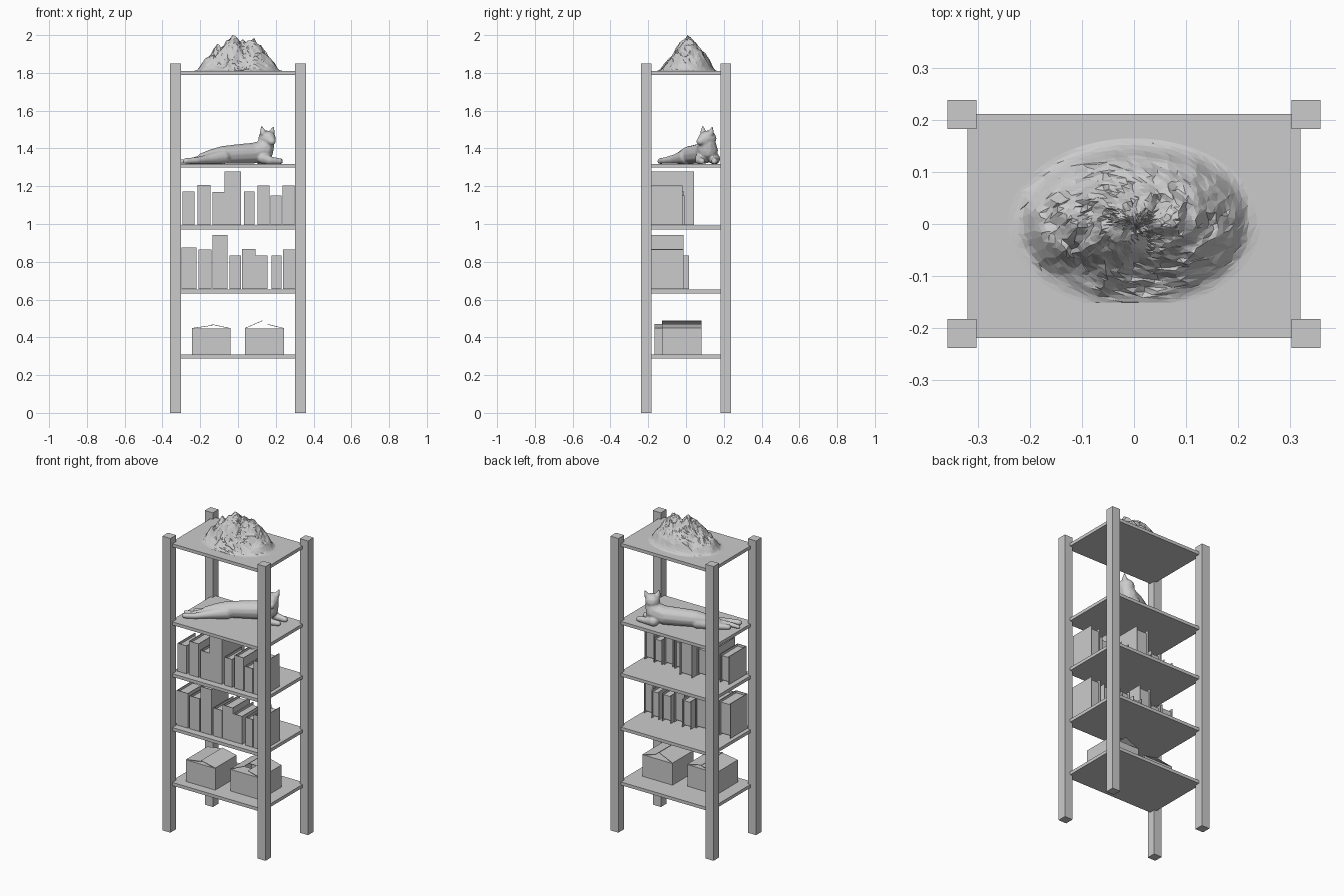
import bpy, bmesh, math, random
from mathutils import Vector, noise

if "Cube" in bpy.data.objects:
    bpy.data.objects.remove(bpy.data.objects["Cube"])

random.seed(4)


def finish(name, bm):
    bmesh.ops.recalc_face_normals(bm, faces=bm.faces)
    me = bpy.data.meshes.new(name)
    bm.to_mesh(me)
    bm.free()
    ob = bpy.data.objects.new(name, me)
    bpy.context.collection.objects.link(ob)
    return ob


def add_box(bm, x0, x1, y0, y1, z0, z1):
    vs = bmesh.ops.create_cube(bm, size=1)["verts"]
    for v in vs:
        v.co = ((x0 + x1) / 2 + v.co.x * (x1 - x0),
                (y0 + y1) / 2 + v.co.y * (y1 - y0),
                (z0 + z1) / 2 + v.co.z * (z1 - z0))
    return vs


# Corner posts
for sx, side in ((-1, "left"), (1, "right")):
    for sy, end in ((-1, "front"), (1, "back")):
        bm = bmesh.new()
        cx, cy = sx * 0.331, sy * 0.211
        add_box(bm, cx - 0.028, cx + 0.028, cy - 0.028, cy + 0.028, 0, 1.85)
        finish(f"{end}_{side}_post", bm)

# Shelf boards
for i, top in enumerate((0.308, 0.653, 0.992, 1.318, 1.809)):
    bm = bmesh.new()
    add_box(bm, -0.32, 0.32, -0.219, 0.212, top - 0.02, top)
    finish(f"shelf_{i + 1}", bm)


# Books: two cover boards, a spine and an inset page block
def book(name, x0, x1, z0, z1, yb, yf=-0.182):
    t = 0.004
    bm = bmesh.new()
    add_box(bm, x0, x0 + t, yf, yb, z0, z1)
    add_box(bm, x1 - t, x1, yf, yb, z0, z1)
    add_box(bm, x0 + t, x1 - t, yf, yf + t, z0, z1)
    add_box(bm, x0 + t, x1 - t, yf + t, yb - 0.012, z0 + 0.01, z1 - 0.014)
    finish(name, bm)


upper = [(-0.294, -0.231, 1.172, -0.01), (-0.214, -0.146, 1.207, -0.02),
         (-0.135, -0.071, 1.17, -0.01), (-0.071, 0.015, 1.278, 0.043),
         (0.032, 0.087, 1.172, -0.01), (0.104, 0.167, 1.203, -0.02),
         (0.172, 0.23, 1.152, -0.008), (0.236, 0.3, 1.204, -0.018)]
lower = [(-0.3, -0.22, 0.875, -0.015), (-0.209, -0.14, 0.864, -0.015),
         (-0.135, -0.056, 0.943, -0.013), (-0.045, 0.016, 0.832, 0.015),
         (0.02, 0.092, 0.868, -0.013), (0.093, 0.157, 0.832, 0.015),
         (0.178, 0.23, 0.832, 0.015), (0.237, 0.303, 0.865, -0.013)]
for row, base, tag in ((upper, 0.996, "upper"), (lower, 0.657, "lower")):
    for i, (x0, x1, z1, yb) in enumerate(row):
        book(f"{tag}_book_{i + 1}", x0, x1, base, z1, yb)


# Cardboard boxes: thin walls, inner flaps and two raised outer flaps
def carton(name, x0, x1, y0, y1, left_tip, right_tip):
    z0, z1, t = 0.31, 0.446, 0.003
    bm = bmesh.new()
    add_box(bm, x0, x1, y0, y1, z0, z0 + t)
    add_box(bm, x0, x0 + t, y0, y1, z0, z1)
    add_box(bm, x1 - t, x1, y0, y1, z0, z1)
    add_box(bm, x0 + t, x1 - t, y0, y0 + t, z0, z1)
    add_box(bm, x0 + t, x1 - t, y1 - t, y1, z0, z1)
    for a, b in ((y0 + t, y0 + 0.08), (y1 - 0.08, y1 - t)):
        add_box(bm, x0 + t, x1 - t, a, b, z1 - 0.004, z1 - 0.001)
    for hinge, (tx, tz) in ((x0, left_tip), (x1, right_tip)):
        for v in add_box(bm, 0, 1, y0, y1, z1, z1 + t):
            f = v.co.x
            v.co.x = hinge + f * (tx - hinge)
            v.co.z += f * (tz - z1 - t)
    finish(name, bm)


carton("left_carton", -0.244, -0.041, -0.167, 0.045, (-0.135, 0.465), (-0.14, 0.47))
carton("right_carton", 0.036, 0.244, -0.127, 0.082, (0.13, 0.49), (0.157, 0.47))

# Lying cat: chains of tapered spheres fused into one smooth skin
FLOOR = 1.318
chains = [
    # body into neck
    [(-0.19, -0.04, 1.35, 0.026), (-0.14, -0.01, 1.358, 0.038), (-0.08, 0.02, 1.365, 0.049),
     (0.0, 0.06, 1.37, 0.053), (0.08, 0.1, 1.375, 0.056), (0.135, 0.115, 1.39, 0.055),
     (0.15, 0.115, 1.425, 0.044)],
    # head and muzzle
    [(0.15, 0.118, 1.452, 0.044), (0.16, 0.105, 1.452, 0.041), (0.173, 0.085, 1.441, 0.026),
     (0.18, 0.074, 1.437, 0.02)],
    # ears
    [(0.133, 0.092, 1.482, 0.018), (0.125, 0.088, 1.517, 0.004)],
    [(0.177, 0.13, 1.48, 0.018), (0.188, 0.14, 1.514, 0.004)],
    # front legs
    [(0.12, 0.15, 1.345, 0.032), (0.17, 0.15, 1.335, 0.022), (0.222, 0.15, 1.332, 0.017)],
    [(0.13, 0.08, 1.35, 0.032), (0.17, 0.07, 1.336, 0.022), (0.22, 0.085, 1.332, 0.017)],
    # hind legs
    [(-0.08, 0.0, 1.355, 0.042), (-0.16, -0.06, 1.343, 0.026), (-0.22, -0.11, 1.336, 0.018),
     (-0.275, -0.135, 1.333, 0.017)],
    [(-0.1, 0.03, 1.35, 0.036), (-0.2, -0.015, 1.336, 0.022), (-0.26, -0.05, 1.333, 0.016)],
    # tail
    [(-0.18, -0.04, 1.347, 0.024), (-0.25, -0.085, 1.334, 0.015), (-0.302, -0.09, 1.33, 0.012)],
]
bm = bmesh.new()
for chain in chains:
    for a, b in zip(chain, chain[1:]):
        for k in range(9):
            p = Vector(a).lerp(Vector(b), k / 8)
            vs = bmesh.ops.create_icosphere(bm, subdivisions=2, radius=p[3])["verts"]
            bmesh.ops.translate(bm, verts=vs, vec=p.xyz)
for v in bm.verts:
    v.co.z = max(v.co.z, FLOOR)
cat = finish("lying_cat", bm)
rm = cat.modifiers.new("fuse", "REMESH")
rm.mode = "VOXEL"
rm.voxel_size = 0.005
rm.use_smooth_shade = True
sm = cat.modifiers.new("soften", "SMOOTH")
sm.factor, sm.iterations = 0.5, 4

# Rocky mountain: polar height field, faceted
PEAKS = [(-0.03, 0.01, 0.19), (0.07, 0.015, 0.178), (-0.1, 0.0, 0.142),
         (0.02, 0.03, 0.165), (0.12, 0.0, 0.12)]


def rock_height(x, y, r):
    h = max(ph - 1.15 * math.hypot(x - px, (y - py) * 1.05) for px, py, ph in PEAKS)
    h = max(h, 0.06 * (1 - r))
    h -= 0.035 * math.exp(-((x / 0.06) ** 2 + ((y + 0.09) / 0.035) ** 2))
    p = Vector((x, y, 0.3))
    ridge = 0.5 - abs(noise.noise(p * 17)) - 0.5 * abs(noise.noise(p * 38))
    h += 0.05 * ridge * min(1, (1 - r) * 2.5)
    return max(0.0, h * min(1, (1 - r) * 5))


RINGS, SEG = 24, 60
bm = bmesh.new()
grid = []
for i in range(1, RINGS + 1):
    ring = []
    for j in range(SEG):
        r = i / RINGS
        a = 2 * math.pi * j / SEG
        if i < RINGS:
            r += random.uniform(-0.4, 0.4) / RINGS
            a += random.uniform(-0.4, 0.4) * 2 * math.pi / SEG
        x = 0.243 * r * math.cos(a)
        y = max(0.165 * r * math.sin(a), -0.151)
        ring.append(bm.verts.new((x, y, rock_height(x, y, r))))
    grid.append(ring)
centre = bm.verts.new((0, 0, rock_height(0, 0, 0)))
for j in range(SEG):
    k = (j + 1) % SEG
    bm.faces.new((centre, grid[0][j], grid[0][k]))
    for a, b in zip(grid, grid[1:]):
        bm.faces.new((a[j], b[j], b[k]))
        bm.faces.new((a[j], b[k], a[k]))
bm.faces.new(grid[-1][::-1])
top = max(v.co.z for v in bm.verts)
for v in bm.verts:
    v.co.z = 1.81 + v.co.z * 0.19 / top
finish("mountain_rock", bm)
